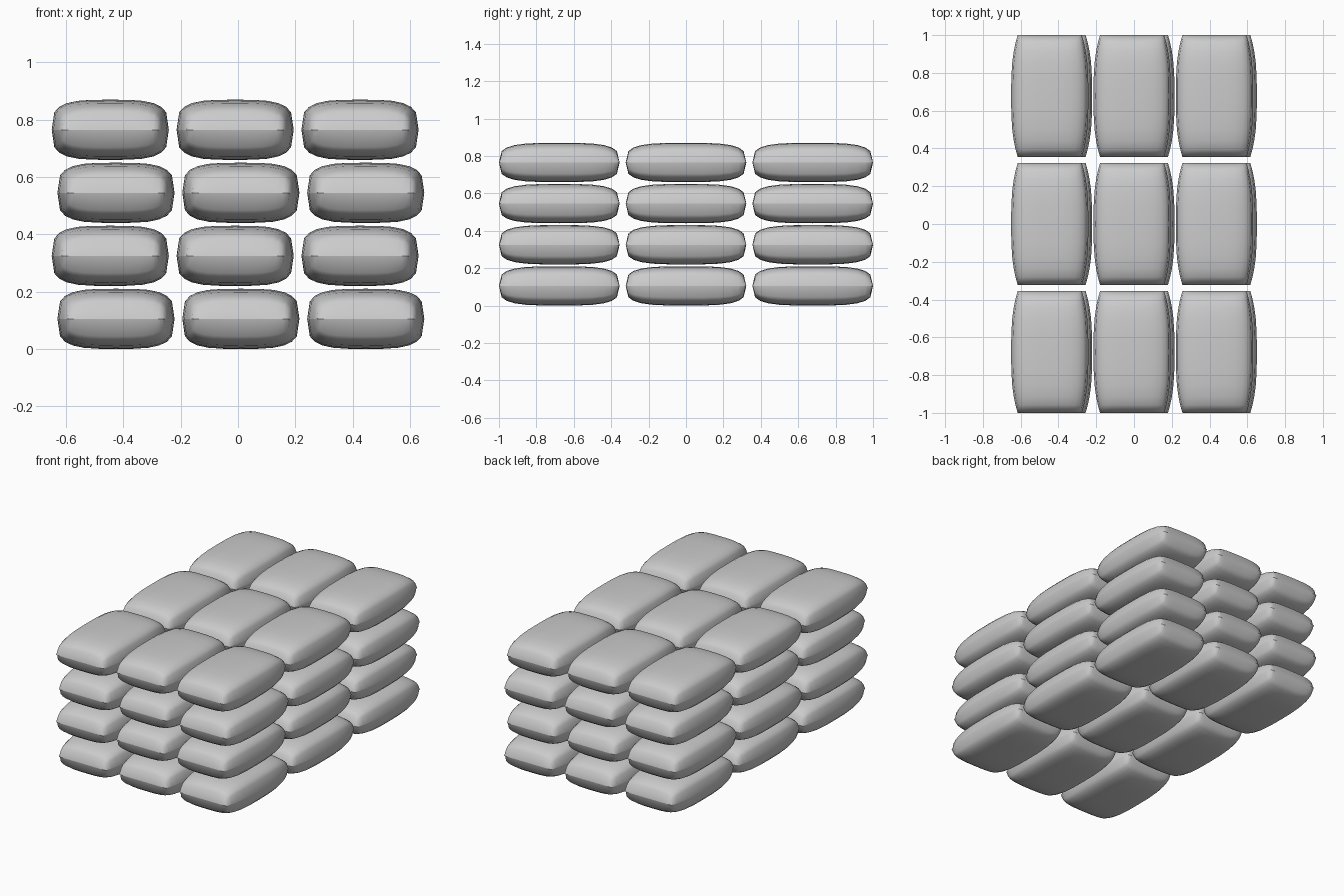
import bpy, bmesh

if "Cube" in bpy.data.objects:
    bpy.data.objects.remove(bpy.data.objects["Cube"])

HALF_X, HALF_Y, HALF_Z = 0.2045, 0.3225, 0.105
POW = 3.5

# Grid stations, denser toward the rounded rims
half = [0.3, 0.55, 0.74, 0.87, 0.955, 1.0]
STEPS = [-s for s in reversed(half)] + [0.0] + half
N = len(STEPS)


def bulge(t):
    return max(0.0, 1 - abs(t) ** POW) ** (1 / POW)


def make_sack_mesh():
    """Pillow: domed top and bottom that meet in a seam round the middle."""
    bm = bmesh.new()
    for side in (1, -1):
        grid = []
        for v in STEPS:
            width = HALF_X - 0.035 * abs(v) ** 3       # ends narrower than the belly
            grid.append([bm.verts.new((u * width, v * HALF_Y,
                                       side * HALF_Z * bulge(u) * bulge(v)))
                         for u in STEPS])
        for j in range(N - 1):
            for i in range(N - 1):
                quad = [grid[j][i], grid[j][i + 1], grid[j + 1][i + 1], grid[j + 1][i]]
                bm.faces.new(quad if side > 0 else quad[::-1])
    bmesh.ops.remove_doubles(bm, verts=bm.verts, dist=1e-5)
    # Smooth cloth with a crisp seam
    for f in bm.faces:
        f.smooth = True
    for e in bm.edges:
        if all(abs(v.co.z) < 1e-5 for v in e.verts):
            e.smooth = False
    mesh = bpy.data.meshes.new("sack")
    bm.to_mesh(mesh)
    bm.free()
    return mesh


# Stack: four layers of 3 x 3 sacks, alternate layers shifted sideways
sack = make_sack_mesh()
for layer in range(4):
    shift = 0.01 if layer % 2 == 0 else -0.01
    for row in (-1, 0, 1):
        for col in (-1, 0, 1):
            ob = bpy.data.objects.new(f"sack_layer{layer + 1}_row{row + 2}_col{col + 2}", sack)
            ob.location = (col * 0.436 + shift, row * 0.6775, HALF_Z + layer * 0.22)
            bpy.context.collection.objects.link(ob)
